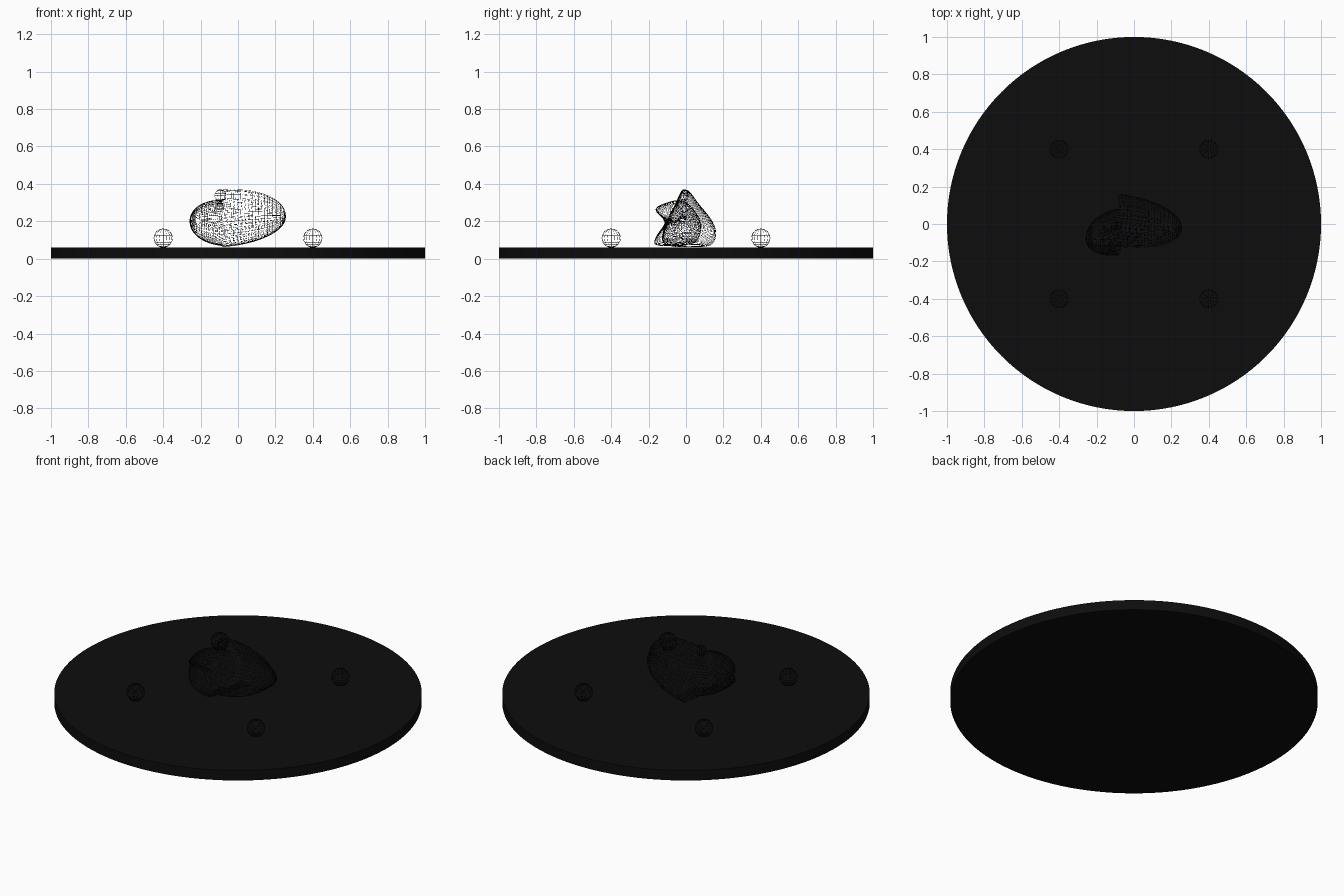
import bpy, bmesh
from math import sin, cos, pi, sqrt

if "Cube" in bpy.data.objects:
    bpy.data.objects.remove(bpy.data.objects["Cube"])

dark = bpy.data.materials.new("near_black")
dark.diffuse_color = (0.004, 0.004, 0.004, 1)
dark.use_nodes = True
dark.node_tree.nodes["Principled BSDF"].inputs["Base Color"].default_value = dark.diffuse_color


def finish(obj, wire=None):
    obj.data.materials.append(dark)
    if wire:
        m = obj.modifiers.new("wire", 'WIREFRAME')
        m.thickness = wire
        m.use_even_offset = False
    return obj


def smooth_closed(pts, n):
    """Sample a closed Catmull-Rom curve through the section points."""
    out, k = [], len(pts)
    for i in range(n):
        u = i * k / n
        j, t = int(u), u % 1
        p = [pts[(j + d) % k] for d in (-1, 0, 1, 2)]
        out.append([0.5 * (2 * b + (c - a) * t + (2 * a - 5 * b + 4 * c - d) * t * t
                    + (3 * b - a - 3 * c + d) * t ** 3) for a, b, c, d in zip(*p)])
    return out


def lobe(name, section, centre, tip, seam, wobble, rings, segs, start):
    """Sweep a section along x from the crumpled seam to a rounded tip."""
    bm = bmesh.new()
    ring_pts = smooth_closed(section, segs)
    grid = []
    for r in range(rings):
        a = pi / 2 * r / rings
        s = start + (1 - start) * sin(min(pi / 2, a * 4)) if a < pi / 8 else 1
        s *= cos(a) ** 0.95
        row = []
        for i, (y, z) in enumerate(ring_pts):
            x = seam + (tip[0] - seam) * sin(a)
            x += wobble * sin(5 * 2 * pi * i / segs) * cos(a) ** 6
            f = sin(a)
            cy = centre[0] + (tip[1] - centre[0]) * f
            cz = centre[1] + (tip[2] - centre[1]) * f
            row.append(bm.verts.new((x, cy + (y - centre[0]) * s, cz + (z - centre[1]) * s)))
        grid.append(row)
    for r in range(rings - 1):
        for i in range(segs):
            j = (i + 1) % segs
            bm.faces.new((grid[r][i], grid[r][j], grid[r + 1][j], grid[r + 1][i]))
    end = bm.verts.new(tip)
    for i in range(segs):
        bm.faces.new((grid[-1][i], grid[-1][(i + 1) % segs], end))
    bmesh.ops.recalc_face_normals(bm, faces=bm.faces)
    mesh = bpy.data.meshes.new(name)
    bm.to_mesh(mesh)
    bm.free()
    obj = bpy.data.objects.new(name, mesh)
    bpy.context.collection.objects.link(obj)
    return finish(obj, 0.0016)


# Round plate
bpy.ops.mesh.primitive_cylinder_add(vertices=128, radius=1, depth=0.06, location=(0, 0, 0.03))
plate = bpy.context.object
plate.name = "plate"
finish(plate)
bpy.ops.object.shade_smooth_by_angle()

# Four small wire balls
for sx in (-1, 1):
    for sy in (-1, 1):
        bpy.ops.mesh.primitive_uv_sphere_add(segments=16, ring_count=12, radius=0.05,
                                             location=(0.4 * sx, 0.4 * sy, 0.11))
        bpy.context.object.name = "small_ball"
        finish(bpy.context.object, 0.0016)

# Folded cookie, large right half
lobe("cookie_right",
     [(0.0, 0.368), (0.07, 0.29), (0.14, 0.20), (0.16, 0.13), (0.13, 0.072),
      (0.03, 0.064), (-0.07, 0.066), (-0.12, 0.09), (-0.10, 0.18), (-0.05, 0.28)],
     (0.02, 0.20), (0.255, -0.02, 0.225), -0.08, 0.007, 26, 44, 1.0)

# Folded cookie, smaller left half turned to the front
lobe("cookie_left",
     [(-0.02, 0.31), (0.05, 0.25), (0.08, 0.17), (0.05, 0.09), (-0.05, 0.07),
      (-0.155, 0.073), (-0.16, 0.105), (-0.11, 0.19), (-0.16, 0.26), (-0.11, 0.295)],
     (-0.06, 0.19), (-0.258, -0.08, 0.20), -0.08, 0.007, 24, 52, 1.0)

# Small curl at the top of the fold
bpy.ops.mesh.primitive_uv_sphere_add(segments=14, ring_count=10, radius=1,
                                     location=(-0.095, -0.01, 0.337))
curl = bpy.context.object
curl.name = "cookie_curl"
curl.scale = (0.03, 0.022, 0.033)
bpy.ops.object.transform_apply(location=False, rotation=False, scale=True)
finish(curl, 0.0016)
